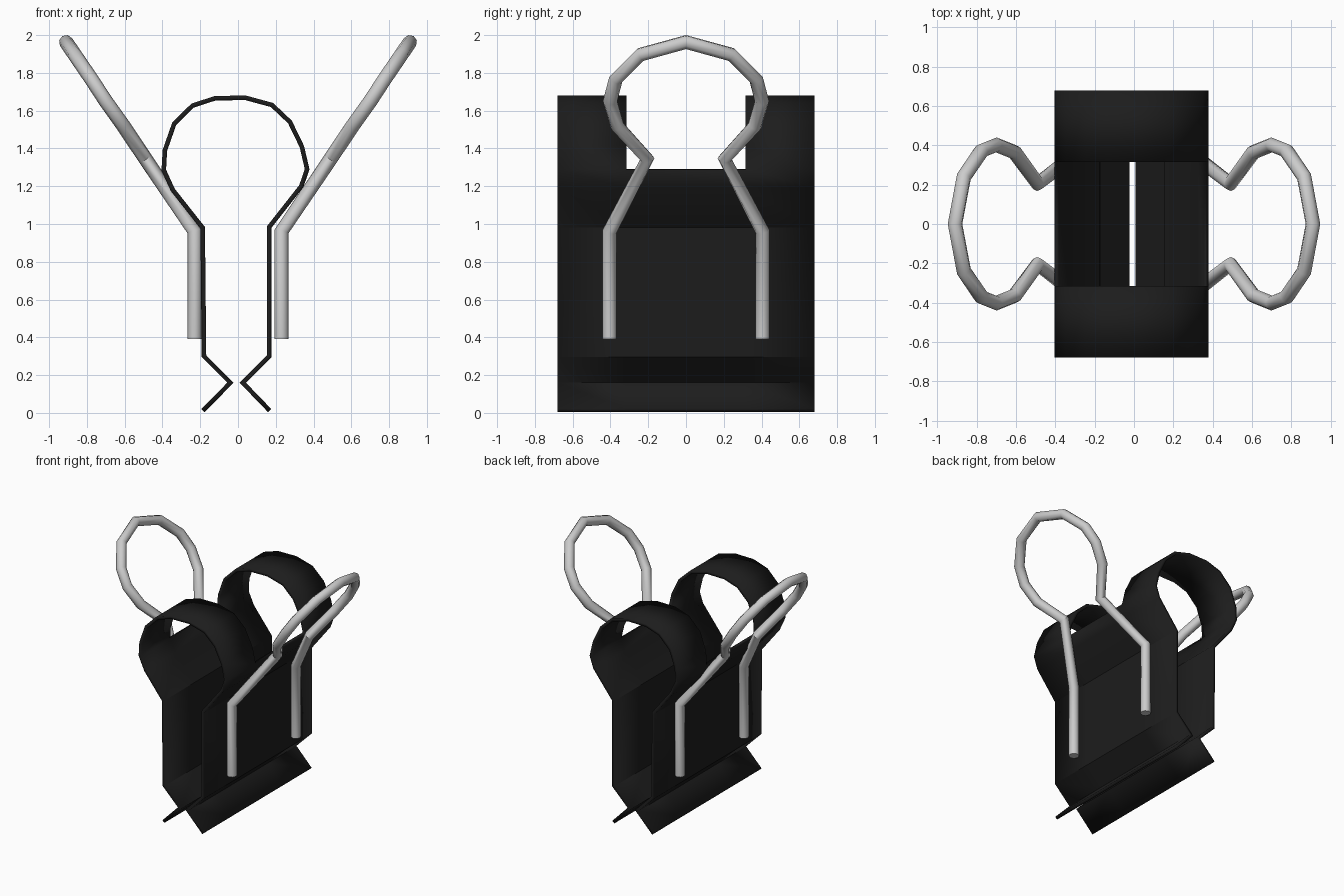
import bpy, bmesh

if "Cube" in bpy.data.objects:
    bpy.data.objects.remove(bpy.data.objects["Cube"])

# clip body: spring-steel ribbon profile (x, z) swept along y
profile = [(-.185, .012), (-.04, .16), (-.18, .30), (-.187, .98), (-.345, 1.18), (-.393, 1.285),
           (-.387, 1.39), (-.338, 1.53), (-.24, 1.627), (-.12, 1.666), (.04, 1.668), (.18, 1.63),
           (.275, 1.54), (.338, 1.41), (.366, 1.29), (.335, 1.20), (.166, .985), (.166, .30),
           (.025, .16), (.168, .012)]
rows = [-.68, -.315, .315, .68]
bm = bmesh.new()
grid = [[bm.verts.new((x, y, z)) for x, z in profile] for y in rows]
for j in range(3):
    for i in range(len(profile) - 1):
        # notch: the middle strip has no rounded top
        if j == 1 and min(profile[i][1], profile[i + 1][1]) > 1.25:
            continue
        bm.faces.new((grid[j][i], grid[j][i + 1], grid[j + 1][i + 1], grid[j + 1][i]))
me = bpy.data.meshes.new("clip_body")
bm.to_mesh(me)
bm.free()
body = bpy.data.objects.new("clip_body", me)
bpy.context.collection.objects.link(body)
sol = body.modifiers.new("thickness", "SOLIDIFY")
sol.thickness = .024
sol.offset = 0
sol.use_even_offset = True
black = bpy.data.materials.new("black_steel")
black.diffuse_color = (.012, .012, .012, 1)
black.use_nodes = True
black.node_tree.nodes["Principled BSDF"].inputs["Base Color"].default_value = black.diffuse_color
me.materials.append(black)

# wire handles: half path (x, y, z), mirrored in y, one per side
half = [(.23, .405, .39), (.23, .405, .96), (.49, .205, 1.345), (.607, .365, 1.52),
        (.70, .402, 1.65), (.775, .372, 1.765), (.865, .24, 1.897), (.91, 0, 1.963)]
path = half + [(x, -y, z) for x, y, z in half[-2::-1]]


def handle(name, side):
    cu = bpy.data.curves.new(name, "CURVE")
    cu.dimensions = "3D"
    cu.bevel_depth = .038
    cu.bevel_resolution = 2
    cu.use_fill_caps = True
    sp = cu.splines.new("POLY")
    sp.points.add(len(path) - 1)
    for p, (x, y, z) in zip(sp.points, path):
        p.co = (x * side, y, z, 1)
    ob = bpy.data.objects.new(name, cu)
    bpy.context.collection.objects.link(ob)
    bpy.ops.object.select_all(action="DESELECT")
    ob.select_set(True)
    bpy.context.view_layer.objects.active = ob
    bpy.ops.object.convert(target="MESH")
    bpy.ops.object.shade_smooth_by_angle(angle=.87)


handle("right_wire_handle", 1)
handle("left_wire_handle", -1)

# soft shading on the body
bpy.ops.object.select_all(action="DESELECT")
body.select_set(True)
bpy.context.view_layer.objects.active = body
bpy.ops.object.shade_smooth_by_angle(angle=.6)
